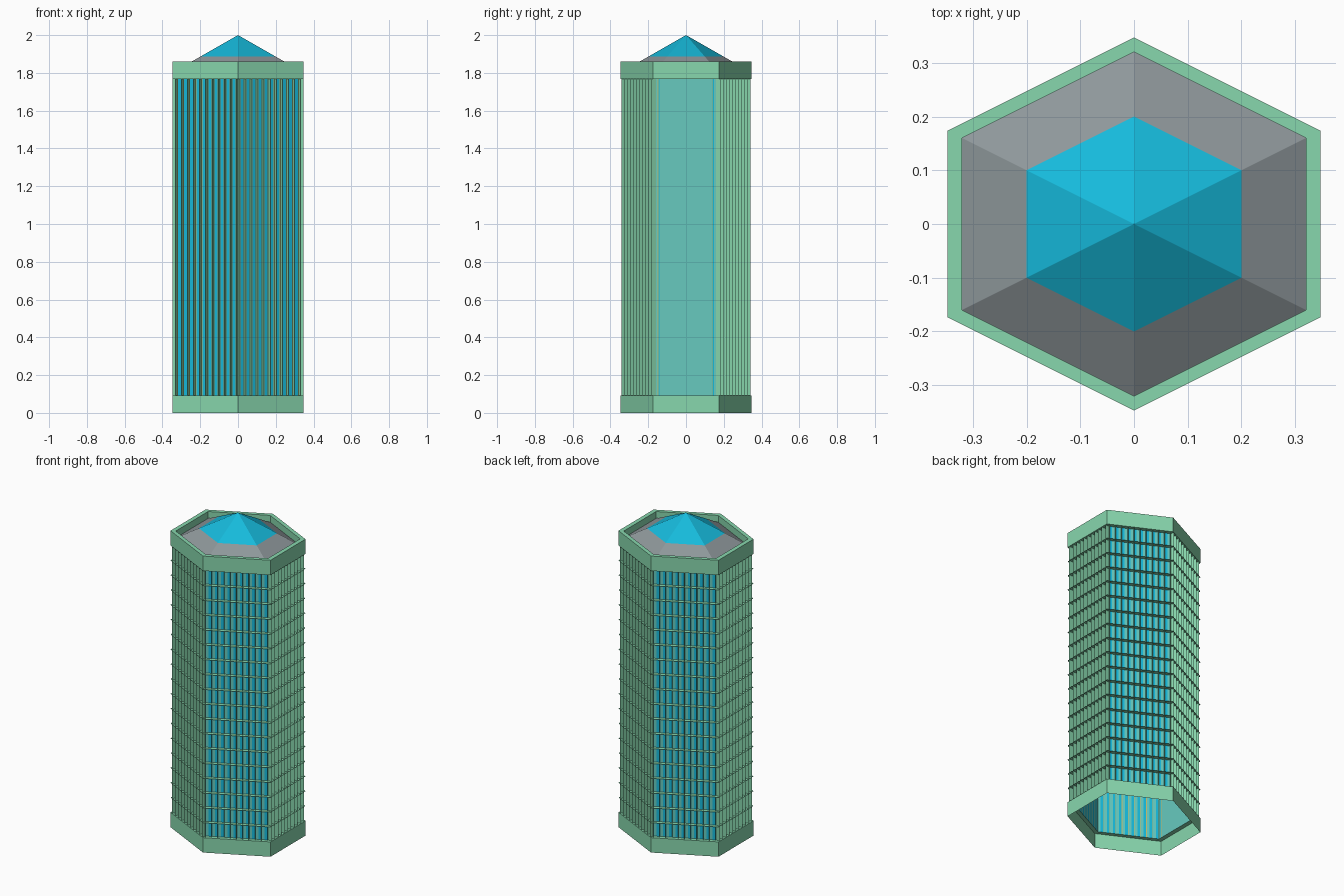
import bpy, bmesh
from mathutils import Vector

if "Cube" in bpy.data.objects:
    bpy.data.objects.remove(bpy.data.objects["Cube"])

R_OUT, R_WALL = 0.347, 0.32
FLOOR = 0.093          # storey height, 20 storeys
BAYS = 10              # window bays on each side
CORNERS = [(0, -1), (1, -0.5), (1, 0.5), (0, 1), (-1, 0.5), (-1, -0.5)]


def material(name, rgb):
    m = bpy.data.materials.new(name)
    m.diffuse_color = (*rgb, 1)
    m.use_nodes = True
    m.node_tree.nodes["Principled BSDF"].inputs["Base Color"].default_value = m.diffuse_color
    return m


GREEN = material("pale_green", (0.245, 0.68, 0.42))
TEAL = material("teal_glass", (0.135, 0.59, 0.52))
BLUE = material("bright_blue", (0.008, 0.49, 0.71))
YELLOW = material("lit_yellow", (0.55, 0.52, 0.16))
GREY = material("roof_grey", (0.27, 0.31, 0.325))


def make(name, quads, mats):
    """Build an object from (points, material index) faces."""
    bm = bmesh.new()
    for pts, mi in quads:
        f = bm.faces.new([bm.verts.new(p) for p in pts])
        f.material_index = mi
    bmesh.ops.remove_doubles(bm, verts=bm.verts, dist=1e-5)
    me = bpy.data.meshes.new(name)
    bm.to_mesh(me)
    bm.free()
    for m in mats:
        me.materials.append(m)
    ob = bpy.data.objects.new(name, me)
    bpy.context.collection.objects.link(ob)


def ring(r, z):
    return [Vector((x * r, y * r, z)) for x, y in CORNERS]


def loft(profile, mats=None):
    """Hexagonal bands following a list of (radius, height)."""
    faces = []
    for k, ((r0, z0), (r1, z1)) in enumerate(zip(profile, profile[1:])):
        a, b = ring(r0, z0), ring(r1, z1)
        for i in range(6):
            j = (i + 1) % 6
            pts = [a[i], a[j], b[j], b[i]] if r1 > 0 else [a[i], a[j], b[i]]
            faces.append((pts, mats[k] if mats else 0))
    return faces


Z0, Z1, TOP = FLOOR, 19 * FLOOR, 20 * FLOOR

# solid bands at foot and top
make("base_band", loft([(R_OUT, 0), (R_OUT, Z0)]), [GREEN])
make("parapet", loft([(R_OUT, Z1), (R_OUT, TOP), (R_WALL, TOP), (R_WALL, Z1)]), [GREEN])

# sheet-thin floor ledges
ledges = []
for k in range(1, 20):
    ledges += loft([(R_WALL, k * FLOOR), (R_OUT, k * FLOOR)])
make("floor_ledges", ledges, [GREEN])

# glass wall with coloured strips in the bays, and upright fins
SLANTED = [(0, 0.47, 0), (0.47, 0.9, 1), (0.9, 1, 2)]    # start, end, colour
PLAIN = [(0, 1, 0)]
END_BAY = [(0, 0.3, 0), (0.3, 0.42, 2), (0.42, 0.6, 1), (0.6, 1, 0)]
wall, fins = [], []
inner = ring(R_WALL, 0)
up0, up1 = Vector((0, 0, Z0)), Vector((0, 0, Z1))
for i in range(6):
    a, b = inner[i], inner[(i + 1) % 6]
    if i in (2, 5):            # run every slanted side from its ridge corner
        a, b = b, a
    mid = (a + b) / 2
    along = (b - a).normalized()
    normal = Vector((along.y, -along.x, 0))
    if normal.dot(mid) < 0:
        normal.negate()
    depth = (R_OUT / R_WALL - 1) * a.dot(normal)
    for n in range(BAYS):
        if abs(normal.y) > 0.1:
            strips = SLANTED
        else:
            strips = END_BAY if n in (0, BAYS - 1) else PLAIN
        for s, t, colour in strips:
            p, q = a.lerp(b, (n + s) / BAYS), a.lerp(b, (n + t) / BAYS)
            pts = [p + up0, q + up0, q + up1, p + up1]
            wall.append((pts[::-1] if i in (2, 5) else pts, colour))
    for n in range(BAYS + 1):
        p = a.lerp(b, n / BAYS)
        q = p + normal * depth
        fins.append(([p + up0, q + up0, q + up1, p + up1], 0))
make("glass_wall", wall, [TEAL, BLUE, YELLOW])
make("upright_fins", fins, [GREEN])

# pyramid roof: grey skirt, blue cap
make("roof", loft([(R_WALL, 1.817), (0.2, 1.886), (0, 2.0)], [0, 1]), [GREY, BLUE])
